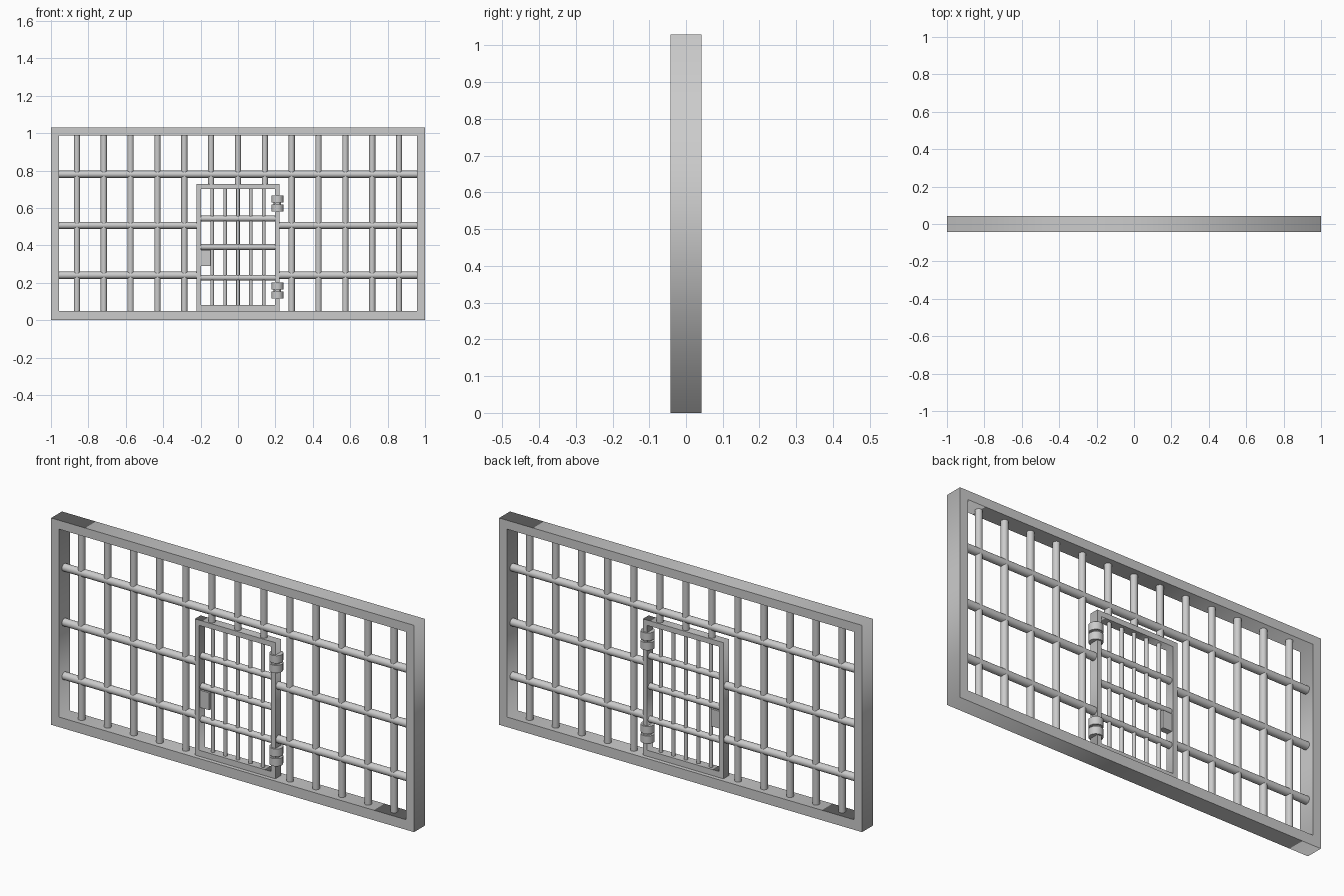
import bpy
from math import pi

if "Cube" in bpy.data.objects:
    bpy.data.objects.remove(bpy.data.objects["Cube"])


def finish(ob, name):
    ob.name = name
    return ob


def box(name, x0, x1, z0, z1, depth):
    bpy.ops.mesh.primitive_cube_add(size=1, location=((x0 + x1) / 2, 0, (z0 + z1) / 2))
    ob = bpy.context.object
    ob.scale = (x1 - x0, depth, z1 - z0)
    bpy.ops.object.transform_apply(location=False, rotation=False, scale=True)
    return finish(ob, name)


def frame(name, outer, inner, depth):
    # one solid rectangular ring, extruded symmetrically about y = 0
    cu = bpy.data.curves.new(name, 'CURVE')
    cu.dimensions = '2D'
    cu.fill_mode = 'BOTH'
    cu.extrude = depth / 2
    for x0, x1, z0, z1 in (outer, inner):
        sp = cu.splines.new('POLY')
        sp.points.add(3)
        for p, (x, z) in zip(sp.points, ((x0, z0), (x1, z0), (x1, z1), (x0, z1))):
            p.co = (x, z, 0, 1)
        sp.use_cyclic_u = True
    ob = bpy.data.objects.new(name, cu)
    bpy.context.collection.objects.link(ob)
    ob.rotation_euler = (pi / 2, 0, 0)
    bpy.ops.object.select_all(action='DESELECT')
    ob.select_set(True)
    bpy.context.view_layer.objects.active = ob
    bpy.ops.object.convert(target='MESH')
    return ob


def rod(name, r, a, b, at, axis='z', sides=20):
    mid = (a + b) / 2
    loc = (at, 0, mid) if axis == 'z' else (mid, 0, at)
    rot = (0, 0, 0) if axis == 'z' else (0, pi / 2, 0)
    bpy.ops.mesh.primitive_cylinder_add(vertices=sides, radius=r, depth=b - a,
                                        location=loc, rotation=rot)
    bpy.ops.object.shade_smooth_by_angle()
    return finish(bpy.context.object, name)


# outer frame and door frame
frame("outer_frame", (-1, 1, 0, 1.03), (-0.957, 0.957, 0.05, 0.986), 0.085)
frame("door_frame", (-0.222, 0.222, 0.05, 0.728), (-0.198, 0.198, 0.08, 0.702), 0.045)

# wall uprights; the middle three stop above the door
for i in range(-6, 7):
    rod("wall_upright", 0.0165, 0.72 if abs(i) < 2 else 0.045, 0.99, i * 0.1435)

# wall crossbars; the lower two are interrupted by the door
rod("wall_crossbar", 0.019, -0.962, 0.962, 0.78, 'x')
for z in (0.507, 0.24):
    rod("wall_crossbar_left", 0.019, -0.962, -0.215, z, 'x')
    rod("wall_crossbar_right", 0.019, 0.215, 0.962, z, 'x')

# door bars
for i in range(-2, 3):
    rod("door_upright", 0.0095, 0.075, 0.707, i * 0.069)
for z in (0.543, 0.391, 0.227):
    rod("door_crossbar", 0.0155, -0.203, 0.203, z, 'x')

# lock plate
box("lock_plate", -0.202, -0.148, 0.29, 0.376, 0.03)

# hinges: two knuckles on a pin
for z in (0.623, 0.158):
    rod("hinge_pin", 0.02, z - 0.04, z + 0.04, 0.211)
    for s in (-1, 1):
        rod("hinge_knuckle", 0.032, z + s * 0.024 - 0.019, z + s * 0.024 + 0.019, 0.211, sides=16)
